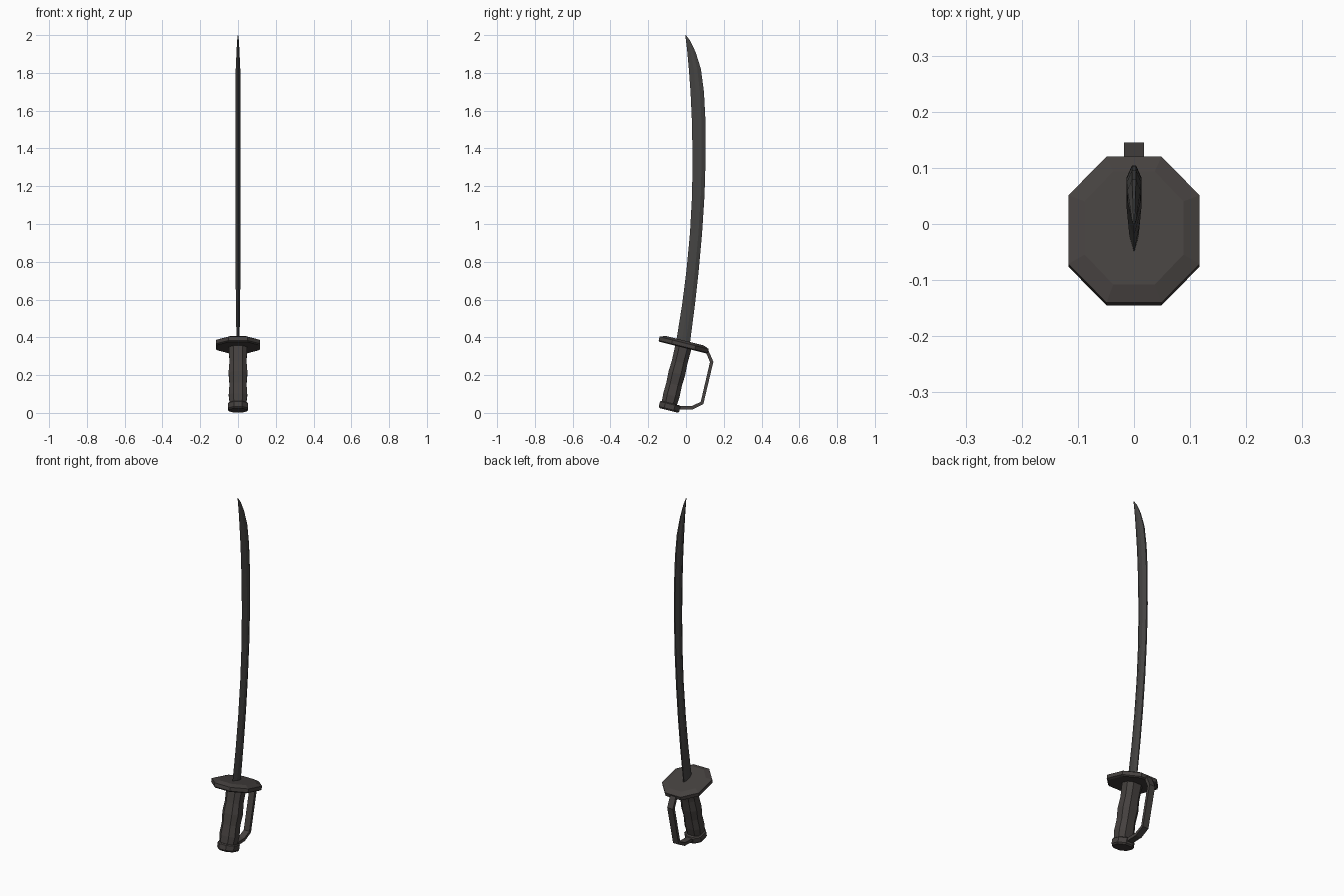
import bpy, bmesh, math
from mathutils import Matrix, Vector

if "Cube" in bpy.data.objects:
    bpy.data.objects.remove(bpy.data.objects["Cube"])

def mat(name, c):
    m = bpy.data.materials.new(name)
    m.diffuse_color = (*c, 1)
    m.use_nodes = True
    m.node_tree.nodes["Principled BSDF"].inputs["Base Color"].default_value = m.diffuse_color
    return m

STEEL = mat("dark steel", (0.060, 0.058, 0.056))
HILT = mat("dark brown iron", (0.060, 0.053, 0.050))
TILT = math.radians(14)

def loft(name, rings, material):
    """Skin a list of equal-length rings and cap both ends."""
    bm = bmesh.new()
    vs = [[bm.verts.new(p) for p in r] for r in rings]
    n = len(rings[0])
    for a, b in zip(vs, vs[1:]):
        for i in range(n):
            j = (i + 1) % n
            bm.faces.new((a[i], a[j], b[j], b[i]))
    bm.faces.new(vs[0][::-1])
    bm.faces.new(vs[-1])
    bmesh.ops.recalc_face_normals(bm, faces=bm.faces)
    me = bpy.data.meshes.new(name)
    bm.to_mesh(me)
    bm.free()
    me.materials.append(material)
    ob = bpy.data.objects.new(name, me)
    bpy.context.collection.objects.link(ob)
    return ob

def octagon(hx, hy, z, cx=0.42, cy=0.47):
    """Chamfered rectangle ring; cx, cy are the flat fractions of each side."""
    a, b = hx * cx, hy * cy
    return [(a, -hy, z), (hx, -b, z), (hx, b, z), (a, hy, z),
            (-a, hy, z), (-hx, b, z), (-hx, -b, z), (-a, -hy, z)]

def tilt(ob, y, z):
    ob.data.transform(Matrix.Translation((0, y, z)) @ Matrix.Rotation(-TILT, 4, 'X'))

# Curved blade: (z, cutting edge y, back y, half thickness)
stations = [(0.37, -0.053, 0.021, 0.008), (0.57, -0.021, 0.047, 0.011),
            (0.75, 0.002, 0.067, 0.013), (0.95, 0.021, 0.085, 0.013),
            (1.15, 0.032, 0.098, 0.013), (1.35, 0.035, 0.104, 0.013),
            (1.55, 0.031, 0.103, 0.013), (1.70, 0.024, 0.095, 0.013),
            (1.82, 0.015, 0.079, 0.012), (1.91, 0.007, 0.051, 0.008),
            (1.97, 0.000, 0.022, 0.005), (2.0, -0.004, 0.000, 0.001)]
rings = []
for z, e, b, t in stations:
    w = b - e
    rings.append([(0, e, z), (t, e + .4 * w, z), (t, e + .7 * w, z), (t * .3, b, z),
                  (-t * .3, b, z), (-t, e + .7 * w, z), (-t, e + .4 * w, z)])
loft("blade", rings, STEEL)

# Octagonal guard plate with bevelled upper rim
guard = loft("guard", [octagon(0.108, 0.128, -0.018), octagon(0.117, 0.134, -0.012),
                       octagon(0.117, 0.134, 0.008), octagon(0.088, 0.104, 0.02)], HILT)
tilt(guard, -0.012, 0.363)

# Faceted grip with shallow swells
grip = loft("grip", [octagon(hx, hy, z, 0.5, 0.5) for z, hx, hy in
                     [(0, .042, .040), (.06, .049, .044), (.12, .045, .042),
                      (.18, .050, .045), (.24, .045, .042), (.33, .049, .044)]], HILT)
tilt(grip, -0.092, 0.035)

# Pommel cap
pommel = loft("pommel", [octagon(0.046, 0.050, 0), octagon(0.052, 0.056, 0.008),
                         octagon(0.052, 0.056, 0.035), octagon(0.046, 0.050, 0.04)], HILT)
tilt(pommel, -0.092, 0.013)

# Knuckle bow: flat strap swept along a path in the YZ plane
path = [Vector(p) for p in [(-0.05, 0.026), (0.035, 0.028), (0.085, 0.053),
                            (0.136, 0.270), (0.108, 0.335), (0.06, 0.350)]]
rings = []
for i, p in enumerate(path):
    d0 = (p - path[max(i - 1, 0)]).normalized()
    d1 = (path[min(i + 1, len(path) - 1)] - p).normalized()
    d = (d0 + d1).normalized()
    n = Vector((d.y, -d.x)) * 0.009
    rings.append([(s * 0.018, p.x + k * n.x, p.y + k * n.y)
                  for s, k in ((1, 1), (-1, 1), (-1, -1), (1, -1))])
loft("knuckle_bow", rings, HILT)
